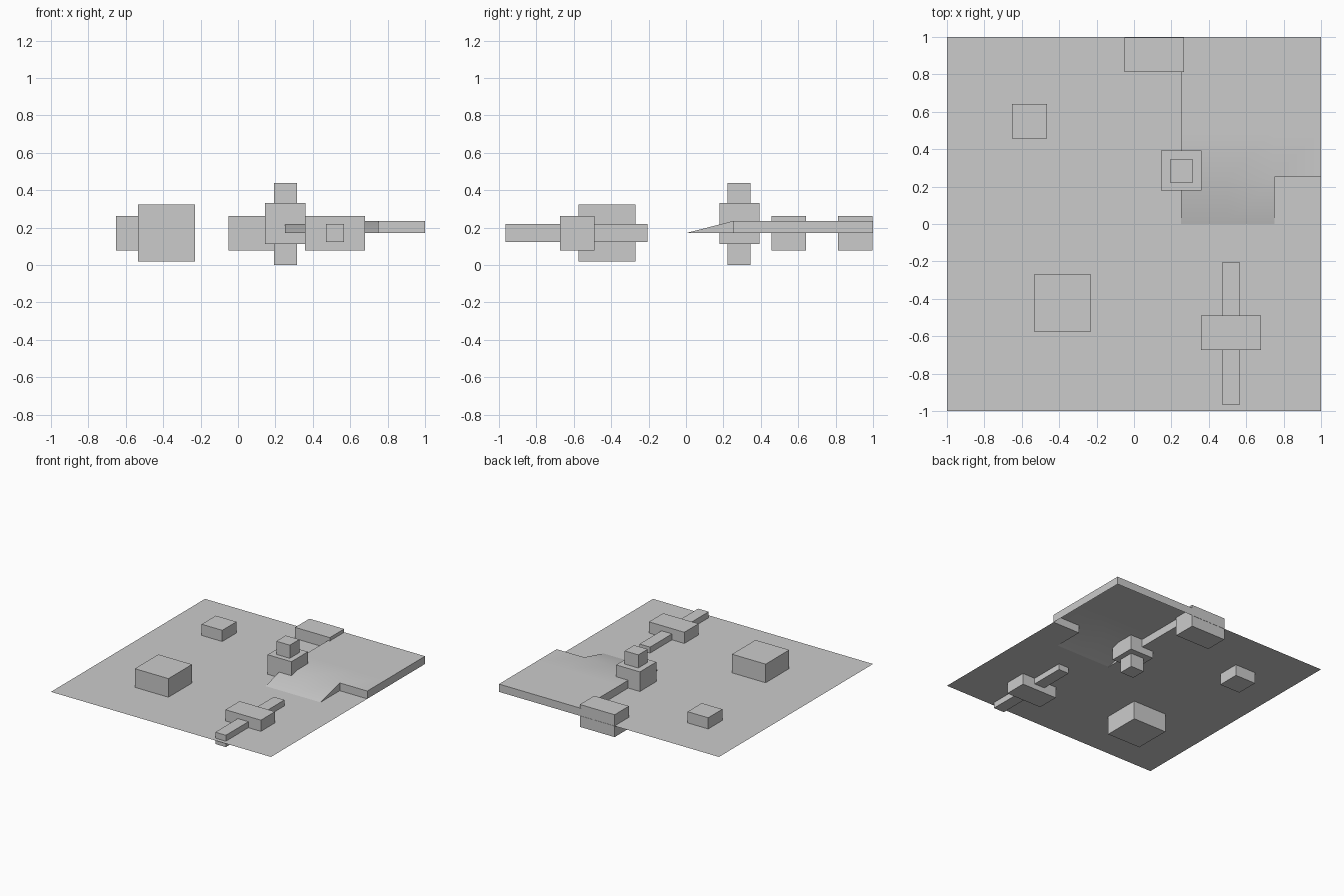
import bpy, bmesh

if "Cube" in bpy.data.objects:
    bpy.data.objects.remove(bpy.data.objects["Cube"])

LOW, HIGH = 0.171, 0.235
STEP = 0.25


def finish(name, bm, angle=None):
    bmesh.ops.remove_doubles(bm, verts=bm.verts, dist=1e-4)
    mesh = bpy.data.meshes.new(name)
    bm.to_mesh(mesh)
    bm.free()
    ob = bpy.data.objects.new(name, mesh)
    bpy.context.collection.objects.link(ob)
    if angle:
        bpy.ops.object.select_all(action='DESELECT')
        bpy.context.view_layer.objects.active = ob
        ob.select_set(True)
        bpy.ops.object.shade_smooth_by_angle(angle=angle)
    return ob


def face(bm, *pts):
    bm.faces.new([bm.verts.new(p) for p in pts])


def box(name, x, y, z):
    bm = bmesh.new()
    bmesh.ops.create_cube(bm, size=1)
    for v in bm.verts:
        v.co = [(r[0] + r[1]) / 2 + c * (r[1] - r[0]) for c, r in zip(v.co, (x, y, z))]
    return finish(name, bm)


# Low ground: thin sheet of grid cells, open beneath the raised area
ground, raised = bmesh.new(), bmesh.new()
for i in range(8):
    for j in range(8):
        x0, y0 = -1 + i * STEP, -1 + j * STEP
        x1, y1 = x0 + STEP, y0 + STEP
        terrace = i >= 5 and j >= 5
        ramp = i in (5, 6) and j == 4
        bm = raised if terrace or ramp else ground
        za = HIGH if terrace else LOW
        zb = HIGH if terrace or ramp else LOW
        face(bm, (x0, y0, za), (x1, y0, za), (x1, y1, zb), (x0, y1, zb))
finish("low_ground", ground)

# Terrace and ramp, softly shaded across the slope change
finish("terrace_and_ramp", raised, 0.6)

# Vertical skirts around the terrace and ramp
walls = bmesh.new()
for a, b in (((0.25, 1), (0.25, 0.25)), ((0.75, 0.25), (1, 0.25)),
             ((1, 0.25), (1, 1)), ((1, 1), (0.25, 1))):
    face(walls, (*a, LOW), (*b, LOW), (*b, HIGH), (*a, HIGH))
face(walls, (0.25, 0.25, LOW), (0.25, 0, LOW), (0.25, 0.25, HIGH))
face(walls, (0.75, 0, LOW), (0.75, 0.25, LOW), (0.75, 0.25, HIGH))
finish("terrace_walls", walls)

# Blocks sunk through the ground
box("small_block", (-0.651, -0.464), (0.458, 0.642), (0.079, 0.263))
box("large_block", (-0.535, -0.229), (-0.576, -0.270), (0.018, 0.324))
box("back_block", (-0.05, 0.266), (0.812, 0.998), (0.079, 0.263))
box("tower_base", (0.144, 0.36), (0.179, 0.393), (0.113, 0.332))
box("tower_post", (0.193, 0.316), (0.221, 0.344), (0.0, 0.44))
box("cross_block", (0.358, 0.68), (-0.674, -0.490), (0.079, 0.263))
box("long_beam", (0.47, 0.566), (-0.966, -0.205), (0.123, 0.22))
